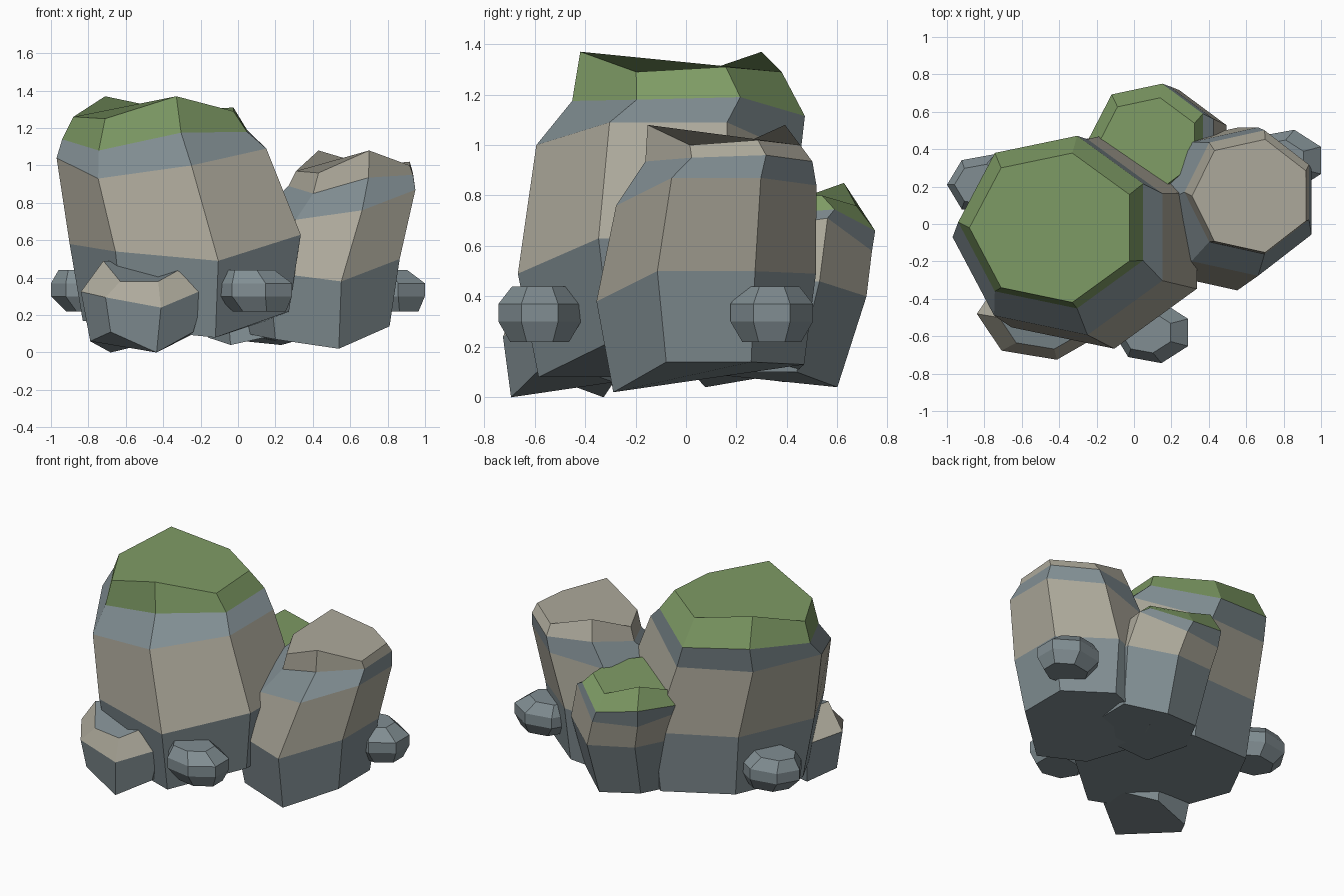
import bpy
import bmesh
from math import cos, sin, pi

cube = bpy.data.objects.get("Cube")
if cube:
    bpy.data.objects.remove(cube, do_unlink=True)

SIDES = 7
LEVEL = [0] * SIDES


def make_material(name, colour):
    material = bpy.data.materials.new(name)
    material.use_nodes = True
    material.diffuse_color = (*colour, 1)
    shader = material.node_tree.nodes["Principled BSDF"]
    shader.inputs["Base Color"].default_value = (*colour, 1)
    shader.inputs["Roughness"].default_value = 0.9
    return material


slate = make_material("slate", (0.22, 0.27, 0.29))
tan = make_material("tan stone", (0.42, 0.4, 0.33))
moss = make_material("moss green", (0.21, 0.33, 0.13))


def make_rock(name, rings, depth, bands, cap, foot=LEVEL, body=LEVEL, rim=LEVEL):
    """Stack seven-sided rings (x, y, radius, height) into a faceted rock.

    foot, body and rim lift the corners of the lower, middle and top rings; the ring
    below the top lies halfway between body and rim. bands holds one material per
    storey and cap is the material of the top face.
    """
    mesh = bpy.data.meshes.new(name)
    palette = [slate, tan, moss]
    for material in palette:
        mesh.materials.append(material)

    shoulder = [(low + high) / 2 for low, high in zip(body, rim)]
    middle = [body] * (len(rings) - 4)
    lifts = ([foot, foot] + middle)[:len(rings) - 2] + [shoulder, rim]

    bm = bmesh.new()
    loops = []
    for (x, y, radius, height), lift in zip(rings, lifts):
        loop = []
        for side in range(SIDES):
            angle = (2 * side + 1) * pi / SIDES
            loop.append(bm.verts.new((x + radius * cos(angle),
                                      y + radius * depth * sin(angle),
                                      height + lift[side])))
        loops.append(loop)

    # Side storeys
    for lower, upper, material in zip(loops, loops[1:], bands):
        for side in range(SIDES):
            after = (side + 1) % SIDES
            face = bm.faces.new((lower[side], lower[after], upper[after], upper[side]))
            face.material_index = palette.index(material)

    # Underside and cap
    bm.faces.new(loops[0][::-1])
    bm.faces.new(loops[-1]).material_index = palette.index(cap)
    bm.normal_update()
    bm.to_mesh(mesh)
    bm.free()

    rock = bpy.data.objects.new(name, mesh)
    bpy.context.collection.objects.link(rock)
    return rock


# Tall boulder with a mossy cap
make_rock("tall_boulder",
          [(-0.25, -0.07, 0.58, 0.15),
           (-0.25, -0.09, 0.65, 0.56),
           (-0.38, -0.07, 0.59, 1.02),
           (-0.42, 0.01, 0.52, 1.15),
           (-0.43, -0.02, 0.45, 1.3)],
          0.91, [slate, tan, slate, moss], moss,
          foot=[0.06, -0.07, 0, 0.02, -0.02, -0.07, 0.07],
          body=[0.07, -0.06, 0, 0.02, -0.09, -0.02, 0.07],
          rim=[0.01, -0.01, 0.07, -0.04, -0.05, 0.07, -0.01])

# Middle boulder with a bare stone cap
make_rock("bare_boulder",
          [(0.45, 0.09, 0.4, 0.1),
           (0.45, 0.08, 0.46, 0.46),
           (0.57, 0.12, 0.42, 0.83),
           (0.62, 0.17, 0.35, 0.93),
           (0.63, 0.15, 0.32, 1)],
          0.97, [slate, tan, slate, tan], tan,
          foot=[0.04, 0.03, -0.04, 0, -0.03, -0.08, 0.04],
          body=[0.04, 0.01, -0.04, -0.05, -0.12, -0.07, 0.04],
          rim=[0.02, 0, 0.08, -0.03, -0.04, 0.08, 0])

# Low boulder behind, with a mossy cap
make_rock("rear_boulder",
          [(0.16, 0.31, 0.32, 0.08),
           (0.16, 0.38, 0.37, 0.44),
           (0.11, 0.42, 0.35, 0.64),
           (0.08, 0.46, 0.32, 0.71),
           (0.08, 0.43, 0.27, 0.8)],
          0.93, [slate, tan, slate, moss], moss,
          foot=[0.02, -0.04, 0, 0, -0.04, 0.02, 0.02],
          body=[0.07, -0.06, -0.04, 0, 0.02, 0.02, 0.03],
          rim=[0, -0.04, 0.05, -0.02, 0, 0.03, 0])

# Stump of stone at the front
uneven = [0.04, 0, -0.06, 0, 0.05, -0.06, 0.05]
make_rock("front_stump",
          [(-0.5, -0.49, 0.29, 0.06),
           (-0.49, -0.48, 0.35, 0.3),
           (-0.48, -0.5, 0.24, 0.44)],
          0.72, [slate, tan], slate, foot=uneven, body=uneven,
          rim=[0.04, 0.03, 0.01, 0.05, -0.06, -0.06, 0.03])

# Loose pebbles around the foot
for name, x, y in (("front_pebble", 0.1, -0.58),
                   ("left_pebble", 0.81, 0.34),
                   ("right_pebble", -0.79, 0.21)):
    make_rock(name,
              [(x + 0.02, y, 0.15, 0.22), (x, y, 0.21, 0.3),
               (x, y, 0.21, 0.37), (x - 0.03, y, 0.14, 0.44)],
              0.8, [slate] * 3, slate)
